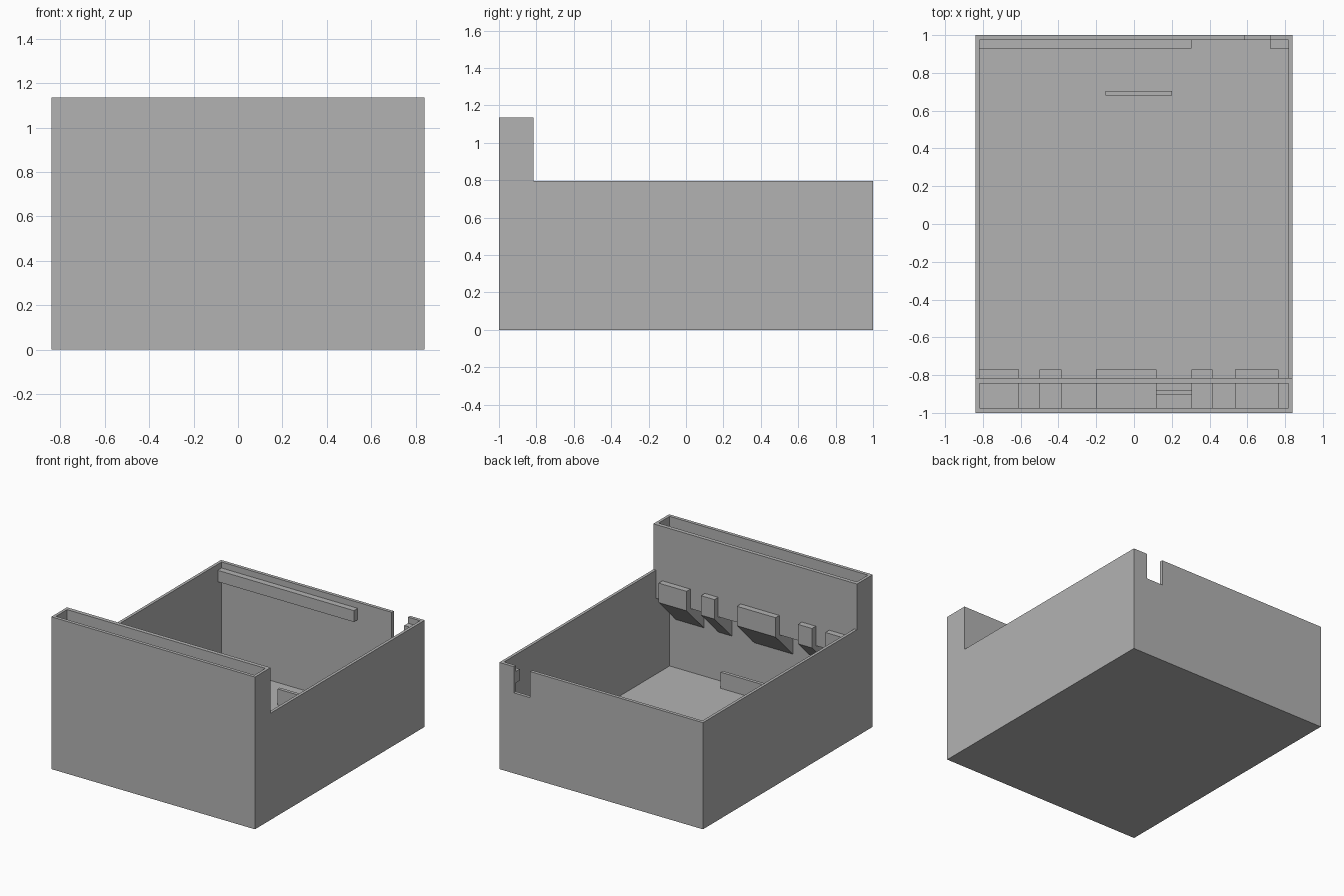
import bpy
import bmesh

cube = bpy.data.objects.get("Cube")
if cube:
    bpy.data.objects.remove(cube, do_unlink=True)

grey = bpy.data.materials.new("plain_grey")
grey.use_nodes = True
colour = (0.45, 0.45, 0.45, 1)
grey.diffuse_color = colour
grey.node_tree.nodes["Principled BSDF"].inputs["Base Color"].default_value = colour


def extrude_x(name, profile, x0, x1):
    """Solid made by sweeping a (y, z) profile from x0 to x1."""
    bm = bmesh.new()
    face = bm.faces.new([bm.verts.new((x0, y, z)) for y, z in profile])
    swept = bmesh.ops.extrude_face_region(bm, geom=[face])
    verts = [v for v in swept["geom"] if isinstance(v, bmesh.types.BMVert)]
    bmesh.ops.translate(bm, verts=verts, vec=(x1 - x0, 0, 0))
    bmesh.ops.recalc_face_normals(bm, faces=bm.faces)
    mesh = bpy.data.meshes.new(name)
    bm.to_mesh(mesh)
    bm.free()
    mesh.materials.append(grey)
    obj = bpy.data.objects.new(name, mesh)
    bpy.context.collection.objects.link(obj)
    return obj


def box(name, x0, x1, y0, y1, z0, z1):
    return extrude_x(name, [(y0, z0), (y1, z0), (y1, z1), (y0, z1)], x0, x1)


def carve(target, cutter):
    cutter.hide_render = True
    mod = target.modifiers.new("carve", 'BOOLEAN')
    mod.operation = 'DIFFERENCE'
    mod.solver = 'EXACT'
    mod.object = cutter
    bpy.context.view_layer.objects.active = target
    bpy.ops.object.modifier_apply(modifier=mod.name)
    bpy.data.objects.remove(cutter, do_unlink=True)


HALF, INNER = 0.84, 0.818       # outer and inner half width
RIM, TOWER, FLOOR = 0.795, 1.135, 0.02
FRONT, BACK = -0.975, 0.975     # inner faces of the end walls
DIV0, DIV1 = -0.845, -0.815     # hanging divider behind the front channel

# Open tray with a tall front section
tray = extrude_x("tray", [(-1, 0), (1, 0), (1, RIM), (DIV1, RIM),
                          (DIV1, TOWER), (-1, TOWER)], -HALF, HALF)
carve(tray, box("main_cavity", -INNER, INNER, DIV1, BACK, FLOOR, 1.3))
carve(tray, box("front_channel", -INNER, INNER, FRONT, DIV0, FLOOR, 1.3))
carve(tray, box("divider_gap", -INNER, INNER, -0.9, -0.7, FLOOR, 0.585))
carve(tray, box("back_notch", 0.585, 0.72, 0.9, 1.1, 0.6, 1))

# Brackets with sloping undersides that carry the divider
bracket = [(FRONT, 0.38), (-0.77, 0.585), (-0.77, 0.73), (FRONT, 0.73)]
spans = [(-INNER, -0.61), (-0.5, -0.385), (-0.2, 0.12), (0.305, 0.415), (0.535, 0.765)]
for i, (x0, x1) in enumerate(spans):
    extrude_x(f"bracket_{i + 1}", bracket, x0, x1)

# Ledges along the back wall, either side of the notch
for name, x0, x1 in (("back_ledge_long", -INNER, 0.305), ("back_ledge_short", 0.72, INNER)):
    box(name, x0, x1, 0.93, BACK, 0.665, 0.75)

# Low ribs on the floor
box("back_floor_rib", -0.15, 0.2, 0.68, 0.705, FLOOR, 0.14)
box("front_floor_rib", -0.02, 0.33, -0.905, -0.88, FLOOR, 0.14)
